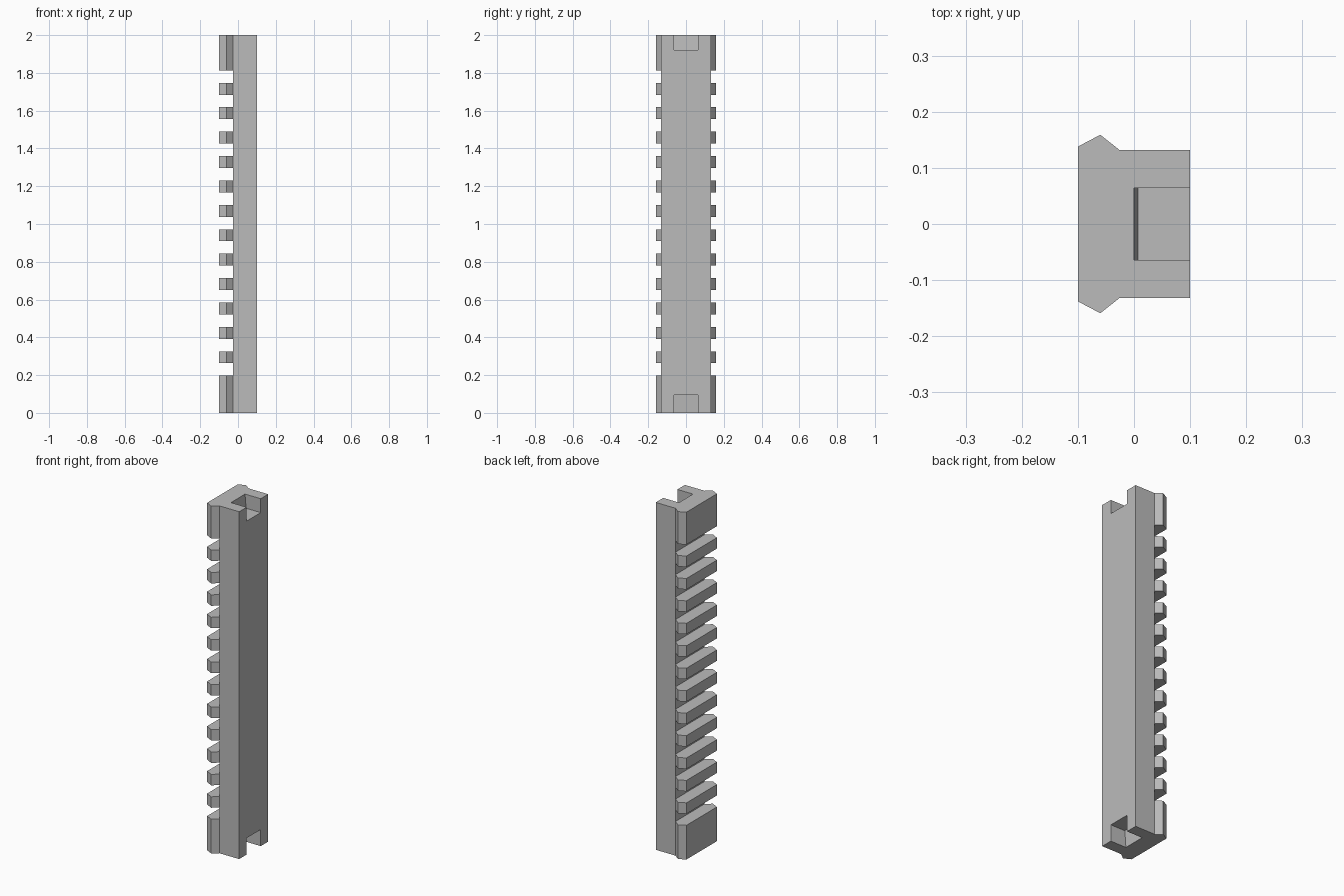
import bpy, bmesh

if "Cube" in bpy.data.objects:
    bpy.data.objects.remove(bpy.data.objects["Cube"], do_unlink=True)

LENGTH = 2.0
HALF_X = 0.1
SHOULDER_X = -0.026   # where the toothed head meets the plain base

grey = bpy.data.materials.new("plain grey")
grey.diffuse_color = (0.5, 0.5, 0.5, 1)
grey.use_nodes = True
grey.node_tree.nodes["Principled BSDF"].inputs["Base Color"].default_value = (0.5, 0.5, 0.5, 1)


def add_prism(bm, outline, move):
    """Extrude a flat outline along a vector into a closed solid."""
    face = bm.faces.new([bm.verts.new(p) for p in outline])
    top = bmesh.ops.extrude_face_region(bm, geom=[face])
    verts = [v for v in top["geom"] if isinstance(v, bmesh.types.BMVert)]
    bmesh.ops.translate(bm, vec=move, verts=verts)


def make_object(name, bm):
    bmesh.ops.recalc_face_normals(bm, faces=bm.faces)
    mesh = bpy.data.meshes.new(name)
    bm.to_mesh(mesh)
    bm.free()
    mesh.materials.append(grey)
    obj = bpy.data.objects.new(name, mesh)
    bpy.context.collection.objects.link(obj)
    return obj


# Rail: mirrored half profile extruded to full length
half = [(-HALF_X, 0.138), (-0.06, 0.159), (SHOULDER_X, 0.132), (HALF_X, 0.132)]
profile = half + [(x, -y) for x, y in reversed(half)]
bm = bmesh.new()
add_prism(bm, [(x, y, 0) for x, y in profile], (0, 0, LENGTH))
rail = make_object("mounting_rail", bm)

# Cross slots that leave twelve teeth between two long end blocks
bm = bmesh.new()
PITCH, GAP, FIRST = 0.1292, 0.066, 0.197
for i in range(13):
    low = FIRST + i * PITCH
    high = low + GAP
    add_prism(bm, [(-0.2, -0.3, low), (SHOULDER_X, -0.3, low),
                   (SHOULDER_X, -0.3, high), (-0.2, -0.3, high)], (0, 0.6, 0))

# End notches in the back of the base, with a slightly sloped inner wall
for end, outward, depth in ((LENGTH, 1, 0.08), (0, -1, 0.095)):
    floor = end - outward * depth
    over = end + outward * 0.05
    add_prism(bm, [(0.007, -0.064, floor), (0.2, -0.064, floor),
                   (0.2, -0.064, over), (0, -0.064, over),
                   (0, -0.064, end)], (0, 0.128, 0))
cutter = make_object("slot_cutter", bm)
cutter.hide_render = True

# Cut the rail, then discard the cutter
cut = rail.modifiers.new("slots", "BOOLEAN")
cut.operation = "DIFFERENCE"
cut.solver = "EXACT"
cut.object = cutter
bpy.context.view_layer.objects.active = rail
rail.select_set(True)
bpy.ops.object.modifier_apply(modifier=cut.name)
bpy.data.objects.remove(cutter, do_unlink=True)
